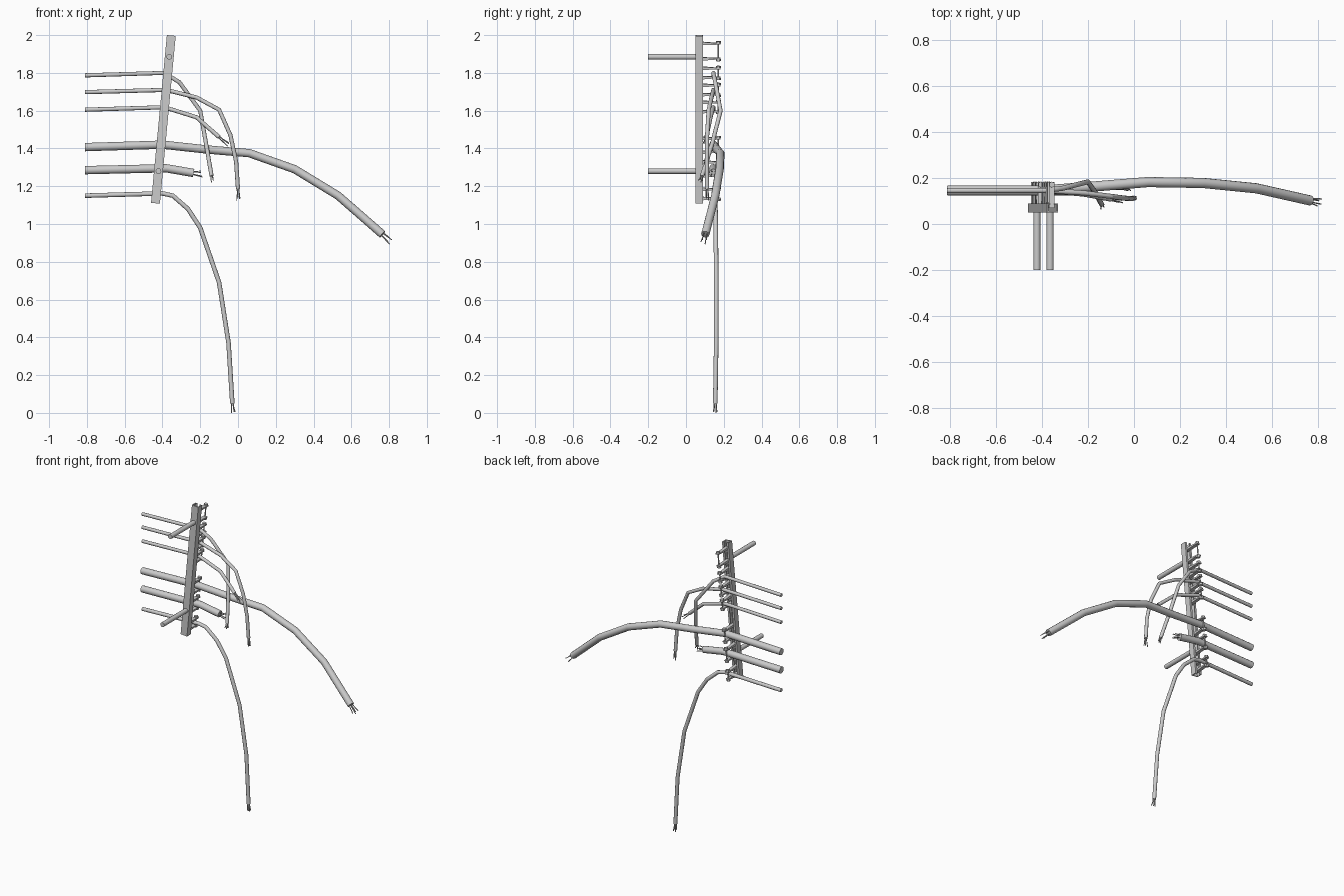
import bpy, bmesh, math, random
from mathutils import Vector, Matrix

if "Cube" in bpy.data.objects:
    bpy.data.objects.remove(bpy.data.objects["Cube"])

random.seed(4)
TILT = math.atan2(0.084, 0.89)


def finish(name, bm, smooth=True):
    bmesh.ops.recalc_face_normals(bm, faces=bm.faces)
    me = bpy.data.meshes.new(name)
    bm.to_mesh(me)
    bm.free()
    ob = bpy.data.objects.new(name, me)
    bpy.context.collection.objects.link(ob)
    if smooth:
        bpy.ops.object.select_all(action='DESELECT')
        ob.select_set(True)
        bpy.context.view_layer.objects.active = ob
        bpy.ops.object.shade_smooth_by_angle(angle=math.radians(35))
    return ob


def tube(bm, pts, r, sides=12):
    """Sweep a round section along a path, with mitred joints and capped ends."""
    pts = [Vector(p) for p in pts]
    rings = []
    side = Vector((0, 1, 0))
    for i, p in enumerate(pts):
        a = (pts[i] - pts[i - 1]).normalized() if i else (pts[1] - p).normalized()
        b = (pts[i + 1] - p).normalized() if i < len(pts) - 1 else a
        t = (a + b).normalized()
        if abs(t.dot(side)) > 0.95:
            side = Vector((1, 0, 0))
        u = (side - t * side.dot(t)).normalized()
        v = t.cross(u)
        side = u
        rings.append([bm.verts.new(p + r * (u * math.cos(k * math.tau / sides)
                      + v * math.sin(k * math.tau / sides))) for k in range(sides)])
    for r0, r1 in zip(rings, rings[1:]):
        for k in range(sides):
            j = (k + 1) % sides
            bm.faces.new((r0[k], r0[j], r1[j], r1[k]))
    bm.faces.new(rings[0])
    bm.faces.new(rings[-1])


def prism(bm, profile, axis, a, b):
    """Extrude a closed 2D profile along x or z between a and b."""
    def place(p, d):
        return (d, p[0], p[1]) if axis == 'x' else (p[0], p[1], d)
    lo = [bm.verts.new(place(p, a)) for p in profile]
    hi = [bm.verts.new(place(p, b)) for p in profile]
    n = len(profile)
    for k in range(n):
        bm.faces.new((lo[k], lo[(k + 1) % n], hi[(k + 1) % n], hi[k]))
    bm.faces.new(lo)
    bm.faces.new(hi)


def post_x(z):
    return -0.437 + 0.084 * (z - 1.11) / 0.89


# Leaning channel post, open towards the cables
bm = bmesh.new()
half = [(0.0235, 0.05), (0.0235, 0.09), (0.010, 0.09), (0.010, 0.084), (0.0185, 0.084), (0.0185, 0.056)]
prism(bm, half + [(-x, y) for x, y in reversed(half)], 'z', -0.446, 0.446)
bm.transform(Matrix.Translation((-0.395, 0, 1.554)) @ Matrix.Rotation(TILT, 4, 'Y'))
finish("channel_post", bm, False)

# Wall stand-off arms
for label, z in (("upper", 1.885), ("lower", 1.28)):
    bm = bmesh.new()
    tube(bm, [(post_x(z), -0.2, z), (post_x(z), 0.052, z)], 0.015, 16)
    finish(label + "_wall_arm", bm)

# Cable clamps: paired tapered lugs joined by a bolt
for n, (z, gap) in enumerate([(1.915, 0.036), (1.80, 0.020), (1.71, 0.020), (1.62, 0.020),
                              (1.417, 0.032), (1.292, 0.032), (1.16, 0.020)]):
    M = Matrix.Translation((post_x(z), 0, z)) @ Matrix.Rotation(TILT, 4, 'Y')
    lugs, bolt = bmesh.new(), bmesh.new()
    for s in (-1, 1):
        prism(lugs, [(0.070, s * (gap - 0.004)), (0.182, s * gap),
                     (0.182, s * (gap + 0.006)), (0.070, s * (gap + 0.015))], 'x', -0.012, 0.012)
        tube(bolt, [(0, 0.171, s * (gap + 0.006)), (0, 0.171, s * (gap + 0.017))], 0.013, 6)
    tube(bolt, [(0, 0.171, -gap - 0.01), (0, 0.171, gap + 0.01)], 0.004, 8)
    for part, b in (("clamp_lugs", lugs), ("clamp_bolt", bolt)):
        b.transform(M)
        finish("%s_%d" % (part, n + 1), b, False)

# Cables: path, radius and length of bare wires
cables = [
    ([(-0.81, 0.145, 1.787), (-0.39, 0.145, 1.80), (-0.31, 0.155, 1.75), (-0.2, 0.183, 1.60),
      (-0.17, 0.14, 1.43), (-0.14, 0.085, 1.255)], 0.011, 0.035),
    ([(-0.81, 0.145, 1.698), (-0.38, 0.145, 1.71), (-0.22, 0.135, 1.67), (-0.1, 0.12, 1.605),
      (-0.04, 0.112, 1.47), (-0.01, 0.11, 1.33), (0, 0.112, 1.185)], 0.011, 0.06),
    ([(-0.81, 0.145, 1.605), (-0.39, 0.145, 1.618), (-0.22, 0.13, 1.565),
      (-0.1, 0.108, 1.46)], 0.011, 0.065),
    ([(-0.81, 0.145, 1.407), (-0.4, 0.145, 1.42), (-0.17, 0.163, 1.395), (0.06, 0.182, 1.375),
      (0.3, 0.178, 1.29), (0.53, 0.155, 1.15), (0.765, 0.102, 0.945)], 0.022, 0.061),
    ([(-0.81, 0.145, 1.285), (-0.38, 0.145, 1.295), (-0.235, 0.145, 1.27)], 0.022, 0.05),
    ([(-0.81, 0.147, 1.15), (-0.4, 0.15, 1.162), (-0.345, 0.153, 1.15), (-0.265, 0.156, 1.08),
      (-0.2, 0.158, 0.98), (-0.1, 0.160, 0.69), (-0.05, 0.160, 0.37), (-0.03, 0.155, 0.05)], 0.012, 0.05),
]
for n, (path, r, length) in enumerate(cables):
    bm = bmesh.new()
    tube(bm, path, r)
    finish("cable_%d" % (n + 1), bm)
    # Frayed wires splaying from the cut end
    end = Vector(path[-1])
    d = (end - Vector(path[-2])).normalized()
    u = Vector((0, 1, 0)).cross(d).normalized()
    v = d.cross(u)
    bm = bmesh.new()
    for k in range(4):
        ang = k * math.tau / 4 + 0.6
        out = u * math.cos(ang) + v * math.sin(ang)
        reach = length * (1 if k == 0 else random.uniform(0.7, 0.95))
        tube(bm, [end - d * 0.01 + out * r * 0.45, end + d * reach * 0.4 + out * r * 0.6,
                  end + d * reach + out * (r * 0.5 + random.uniform(0, 0.010))], 0.0028, 6)
    finish("frayed_wires_%d" % (n + 1), bm)
